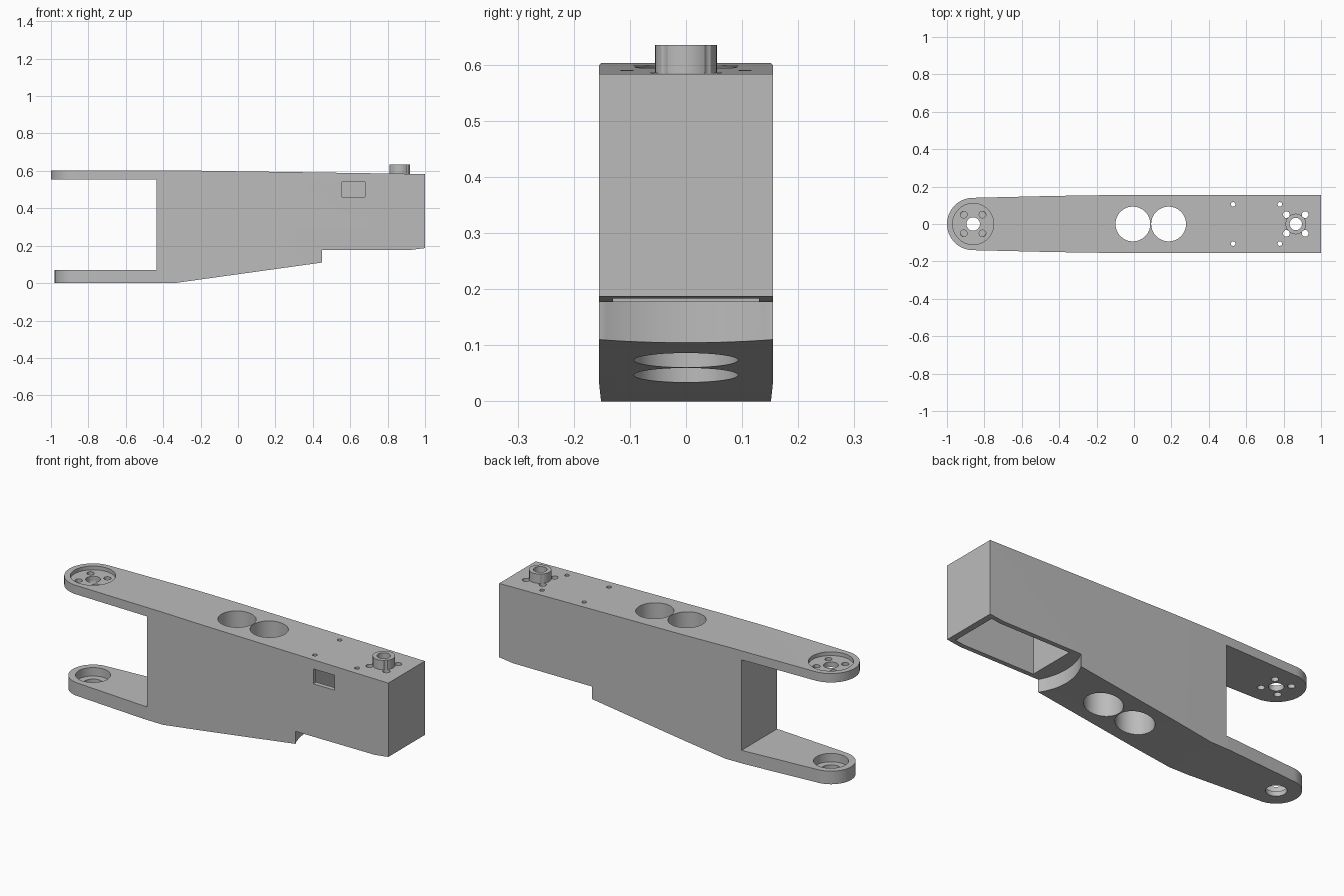
import bpy
import bmesh
from math import cos, sin, pi
from mathutils import Vector

if "Cube" in bpy.data.objects:
    bpy.data.objects.remove(bpy.data.objects["Cube"])

grey = bpy.data.materials.new("plain grey")
grey.use_nodes = True
grey.diffuse_color = (0.5, 0.5, 0.5, 1)
grey.node_tree.nodes["Principled BSDF"].inputs["Base Color"].default_value = (0.5, 0.5, 0.5, 1)


def prism(name, points, direction):
    """Extrude a closed outline along a direction."""
    bm = bmesh.new()
    face = bm.faces.new([bm.verts.new(p) for p in points])
    grown = bmesh.ops.extrude_face_region(bm, geom=[face])["geom"]
    verts = [v for v in grown if isinstance(v, bmesh.types.BMVert)]
    bmesh.ops.translate(bm, verts=verts, vec=Vector(direction))
    bmesh.ops.recalc_face_normals(bm, faces=bm.faces)
    mesh = bpy.data.meshes.new(name)
    bm.to_mesh(mesh)
    bm.free()
    mesh.materials.append(grey)
    obj = bpy.data.objects.new(name, mesh)
    bpy.context.collection.objects.link(obj)
    return obj


def plan(name, outline, z0, z1):
    return prism(name, [(x, y, z0) for x, y in outline], (0, 0, z1 - z0))


def cylinder(name, x, y, radius, z0, z1, sides=48):
    ring = [(x + radius * cos(2 * pi * i / sides), y + radius * sin(2 * pi * i / sides))
            for i in range(sides)]
    return plan(name, ring, z0, z1)


def box(name, x0, x1, y0, y1, z0, z1):
    return plan(name, [(x0, y0), (x1, y0), (x1, y1), (x0, y1)], z0, z1)


def combine(target, tool, operation="DIFFERENCE"):
    """Apply a boolean and discard the tool."""
    mod = target.modifiers.new("boolean", "BOOLEAN")
    mod.operation = operation
    mod.solver = "EXACT"
    mod.object = tool
    bpy.context.view_layer.objects.active = target
    bpy.ops.object.modifier_apply(modifier=mod.name)
    bpy.data.objects.remove(tool)


def round_end(cx, radius, steps=32):
    """Half circle facing -x, from +y round to -y."""
    return [(cx + radius * cos(a), radius * sin(a))
            for a in (pi / 2 + pi * i / steps for i in range(steps + 1))]


JOINT, BOSS = -0.86, 0.865
TOP, WEB = 0.603, -0.435

# Forked arm: side silhouette
side = [(-1.1, TOP), (-0.35, TOP), (1, 0.583), (1, 0.187), (0.92, 0.177), (0.45, 0.177),
        (0.45, 0.11), (-0.34, 0), (-1.1, 0), (-1.1, 0.07), (WEB, 0.07), (WEB, 0.555), (-1.1, 0.555)]
body = prism("forked_arm", [(x, -0.3, z) for x, z in side], (0, 0.6, 0))

# Rounded, slightly tapering plan shape
edge = [(WEB, 0.15), (-0.1, 0.155), (1.1, 0.155)]
outline = edge[::-1] + round_end(JOINT, 0.14) + [(x, -y) for x, y in edge]
combine(body, plan("plan_shape", outline, -0.1, 0.8), "INTERSECT")

# Narrower end on the lower fork
trim = ([(WEB, 0.151)] + round_end(JOINT, 0.12) + [(WEB, -0.151), (WEB, -0.3),
        (-1.2, -0.3), (-1.2, 0.3), (WEB, 0.3)])
combine(body, plan("lower_trim", trim, -0.1, 0.3))

# Curved step under the housing
combine(body, cylinder("step_curve", 0.73, 0, 0.32, -0.1, 0.177, 96))

# Bearing boss
combine(body, cylinder("boss", BOSS, 0, 0.055, 0.57, 0.635), "UNION")

# Housing pocket and side window
combine(body, box("pocket", 0.5, 0.97, -0.13, 0.13, 0.1, 0.545))
combine(body, box("window", 0.555, 0.68, -0.2, -0.1, 0.46, 0.54))

# Large lightening holes
for x in (-0.006, 0.185):
    combine(body, cylinder("large_hole", x, 0, 0.093, -0.1, 0.8, 64))

# Joint recesses and centre holes
combine(body, cylinder("upper_recess", JOINT, 0, 0.11, 0.583, 0.8, 64))
combine(body, cylinder("upper_hole", JOINT, 0, 0.036, 0.4, 0.8))
combine(body, cylinder("lower_recess", JOINT, 0, 0.085, 0.025, 0.3, 64))
combine(body, cylinder("lower_hole", JOINT, 0, 0.05, -0.1, 0.3))
combine(body, cylinder("boss_hole", BOSS, 0, 0.033, 0.4, 0.8))

# Screw holes
for sy in (-1, 1):
    for sx in (-1, 1):
        for cx in (JOINT, BOSS):
            combine(body, cylinder("bolt_hole", cx + 0.05 * sx, 0.05 * sy, 0.018, 0.4, 0.8, 24))
        combine(body, cylinder("screw_hole", 0.655 + 0.125 * sx, 0.105 * sy, 0.012, 0.4, 0.8, 24))

bpy.ops.object.select_all(action="DESELECT")
body.select_set(True)
bpy.context.view_layer.objects.active = body
bpy.ops.object.shade_smooth_by_angle(angle=pi / 6)
